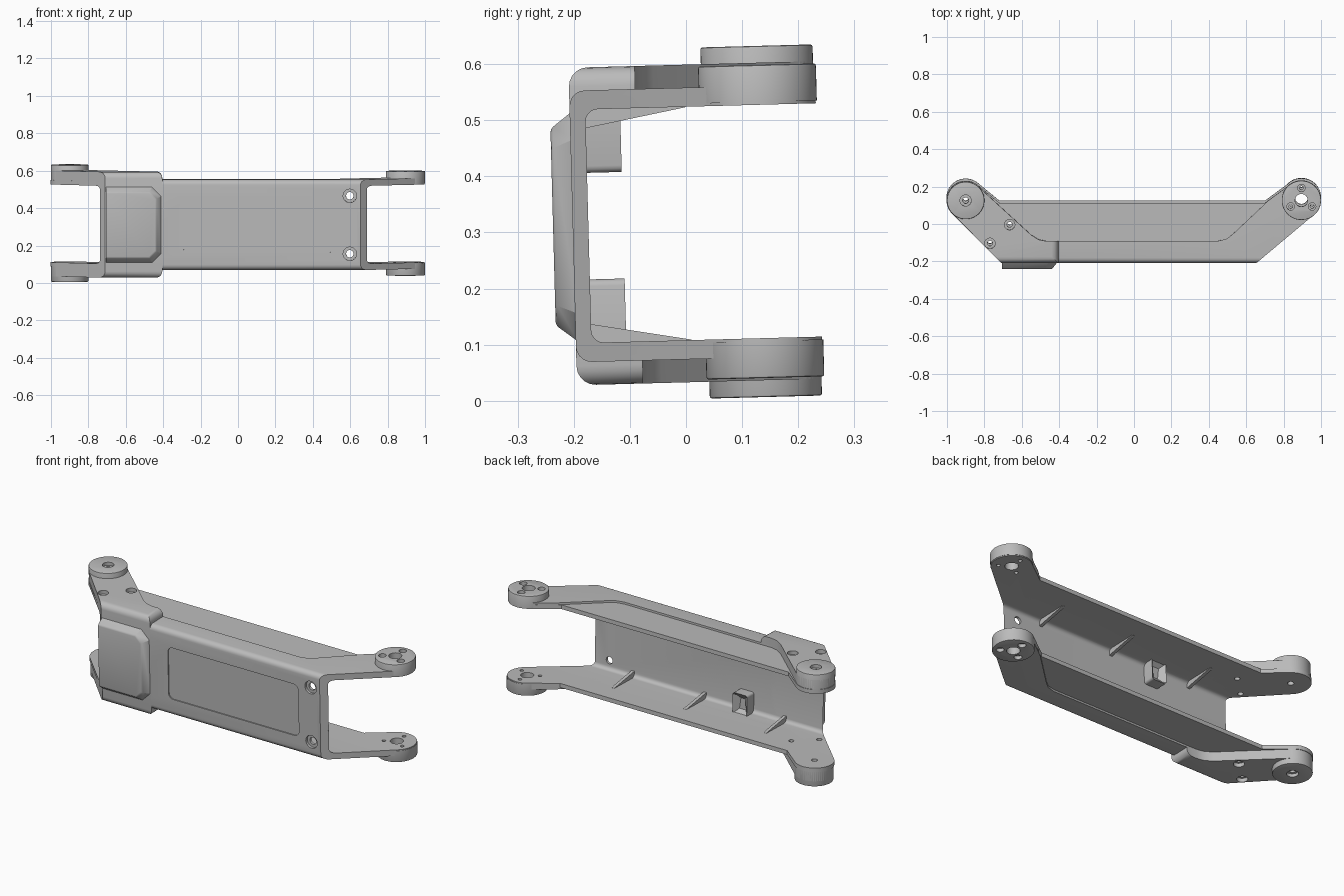
import bpy, bmesh
from math import sin, cos, radians
from mathutils import Matrix, Vector

cube = bpy.data.objects.get("Cube")
if cube:
    bpy.data.objects.remove(cube, do_unlink=True)

grey = bpy.data.materials.new("cast_grey")
grey.use_nodes = True
COLOUR = (0.5, 0.5, 0.5, 1)
grey.diffuse_color = COLOUR
grey.node_tree.nodes["Principled BSDF"].inputs["Base Color"].default_value = COLOUR

# The whole bracket leans back very slightly
LEAN = Matrix.Translation((0, 0.004, 0.316)) @ Matrix.Rotation(0.027, 4, 'X')
LEFT, RIGHT, EAR_R = (-0.9, 0.13), (0.895, 0.13), 0.103
FRONT, WALL, INNER = -0.206, -0.178, 0.208


def arc(centre, r, a0, a1, n=28):
    angles = [radians(a0 + (a1 - a0) * i / n) for i in range(n + 1)]
    return [(centre[0] + r * cos(a), centre[1] + r * sin(a)) for a in angles]


def rounded_rect(x0, x1, z0, z1, r):
    pts = []
    for cx, cz, a in ((x1 - r, z1 - r, 0), (x0 + r, z1 - r, 90),
                      (x0 + r, z0 + r, 180), (x1 - r, z0 + r, 270)):
        pts += arc((cx, cz), r, a, a + 90, 6)
    return pts


def loft(bm, outline, end_outline, lo, hi, place):
    """Solid between two matching outlines; place maps (u, v, depth) to 3D."""
    a = [bm.verts.new(place(u, v, lo)) for u, v in outline]
    b = [bm.verts.new(place(u, v, hi)) for u, v in end_outline]
    bm.faces.new(a)
    bm.faces.new(b)
    for i in range(len(a)):
        j = (i + 1) % len(a)
        bm.faces.new((a[i], a[j], b[j], b[i]))


def up(u, v, d):
    return (u, v, d)


def back(u, v, d):
    return (u, d, v)


def side(u, v, d):
    return (d, u, v)


def prism(bm, outline, lo, hi, place=up):
    loft(bm, outline, outline, lo, hi, place)


def bevel(bm, rule, width, segments=5):
    bmesh.ops.recalc_face_normals(bm, faces=bm.faces)
    edges = [e for e in bm.edges
             if rule((e.verts[0].co + e.verts[1].co) / 2, e.verts[0].co - e.verts[1].co)]
    bmesh.ops.bevel(bm, geom=edges, offset=width, segments=segments,
                    profile=0.5, affect='EDGES', clamp_overlap=True)


def make(name, bm):
    bmesh.ops.recalc_face_normals(bm, faces=bm.faces)
    mesh = bpy.data.meshes.new(name)
    bm.to_mesh(mesh)
    bm.free()
    mesh.materials.append(grey)
    obj = bpy.data.objects.new(name, mesh)
    bpy.context.scene.collection.objects.link(obj)
    return obj


# Cutters: channel cavity, through holes, counterbores, front panel and screw seats
bm = bmesh.new()
prism(bm, [(-1.3, WALL), (1.3, WALL), (1.3, 0.6), (-1.3, 0.6)], -INNER, INNER)
bevel(bm, lambda m, d: m.y < WALL + 0.01 and abs(d.x) > 1, 0.022)
cavity = make("cavity_cutter", bm)

arm_holes = [(-0.665, 0.0), (-0.77, -0.1)]
ear_holes = arc(RIGHT, 0.066, 90, 330, 2)
through, bores = bmesh.new(), bmesh.new()
for centre, r in [(LEFT, 0.016), (RIGHT, 0.034)] + [(p, 0.014) for p in arm_holes] \
        + [(p, 0.01) for p in ear_holes]:
    prism(through, arc(centre, r, 0, 345, 23), -0.5, 0.5)
for s in (-1, 1):
    for centre, r, z in [(LEFT, 0.03, 0.295)] + [(p, 0.028, 0.262) for p in arm_holes] \
            + [(p, 0.02, 0.26) for p in ear_holes]:
        prism(bores, arc(centre, r, 0, 345, 23), s * z, s * 0.5)
    prism(through, arc((0.598, s * 0.155), 0.02, 0, 345, 23), -0.4, 0.0, back)
    prism(bores, arc((0.598, s * 0.155), 0.036, 0, 345, 23), -0.4, FRONT + 0.014, back)
prism(bores, rounded_rect(-0.295, 0.52, -0.147, 0.147, 0.03), -0.4, FRONT + 0.006, back)
through, bores = make("hole_cutter", through), make("bore_cutter", bores)
cutters = [cavity, through, bores]
for c in cutters:
    c.hide_render = True

parts, to_cut = [], []

# Thin side plates spanning both pairs of ears
right_ear = arc(RIGHT, EAR_R, -50, 126)
bm = bmesh.new()
prism(bm, [(-0.735, -0.18), (0.686, -0.18)] + right_ear
      + [(0.70, 0.115), (-0.72, 0.115)] + arc(LEFT, EAR_R, 52, 224), -0.231, 0.231)
to_cut.append(make("side_plates", bm))

# Front wall with thicker rims that run into the right arms
bm = bmesh.new()
prism(bm, [(-0.6, FRONT), (0.655, FRONT)] + right_ear
      + [(0.72, 0.129), (0.53, -0.05), (0.495, -0.077), (0.45, -0.088), (-0.6, -0.088)],
      -0.242, 0.242)
bevel(bm, lambda m, d: m.y < FRONT + 0.01 and abs(d.x) > 1, 0.028)
to_cut.append(make("front_channel", bm))

# Thick left shoulder and arms
bm = bmesh.new()
prism(bm, [(-0.71, FRONT), (-0.405, FRONT), (-0.405, -0.088), (-0.47, -0.088),
           (-0.51, -0.08), (-0.55, -0.055)] + arc(LEFT, EAR_R - 0.003, 46, 224), -0.283, 0.283)
bevel(bm, lambda m, d: abs(m.z) > 0.28 and (m.y < FRONT + 0.01 or m.x > -0.41), 0.034)
to_cut.append(make("left_shoulder", bm))

# Round pads on the ears
for label, centre, r, top in (("left", LEFT, 0.1, 0.313), ("right", RIGHT, 0.105, 0.279)):
    bm = bmesh.new()
    for s in (-1, 1):
        prism(bm, arc(centre, r, 0, 354, 59), s * 0.213, s * top)
    bevel(bm, lambda m, d: abs(m.z) > top - 0.001, 0.004, 2)
    to_cut.append(make(label + "_ear_pads", bm))

# Cut every solid, then drop the cutters
for obj in to_cut:
    for c in cutters:
        mod = obj.modifiers.new("cut", 'BOOLEAN')
        mod.operation, mod.solver, mod.object = 'DIFFERENCE', 'EXACT', c
    graph = bpy.context.evaluated_depsgraph_get()
    mesh = bpy.data.meshes.new_from_object(obj.evaluated_get(graph))
    obj.modifiers.clear()
    obj.data = mesh
    parts.append(obj)
for c in cutters:
    bpy.data.objects.remove(c, do_unlink=True)

# Raised front cover with chamfered rim
bm = bmesh.new()


def cover(x1, h, c):
    return [(-0.706, -h), (x1 - c, -h), (x1, c - h), (x1, h - c), (x1 - c, h), (-0.706, h)]


loft(bm, cover(-0.408, 0.205, 0.05), cover(-0.438, 0.175, 0.036), FRONT + 0.004, -0.241, back)
bevel(bm, lambda m, d: m.y < -0.24 and m.x > -0.7, 0.006, 2)
parts.append(make("front_cover", bm))

# Gussets and screw bosses inside the channel
for s, where in ((-1, "lower"), (1, "upper")):
    bm = bmesh.new()
    for x in (0.45, 0.0, -0.5):
        prism(bm, [(WALL - 0.004, s * 0.174), (WALL - 0.004, s * 0.214), (0.0, s * 0.214),
                   (0.0, s * 0.207)], x - 0.009, x + 0.009, side)
    parts.append(make(where + "_gussets", bm))

    bm = bmesh.new()
    prism(bm, [(WALL - 0.005, s * 0.095), (-0.116, s * 0.095), (-0.116, s * 0.214),
               (WALL - 0.005, s * 0.214)], -0.305, -0.215, side)
    bevel(bm, lambda m, d: abs(m.z) < 0.1 and abs(d.y) > 0.05, 0.012, 3)
    # Screw hole sunk into the rear face
    rear = max(bm.faces, key=lambda f: f.calc_center_median().y)
    bmesh.ops.inset_individual(bm, faces=[rear], thickness=0.034)
    bmesh.ops.translate(bm, verts=rear.verts, vec=Vector((0, -0.03, 0)))
    parts.append(make(where + "_boss", bm))

# Lean everything and smooth the curved faces
bpy.ops.object.select_all(action='DESELECT')
for obj in parts:
    obj.data.transform(LEAN)
    obj.select_set(True)
bpy.context.view_layer.objects.active = parts[0]
bpy.ops.object.shade_smooth_by_angle(angle=radians(32))
